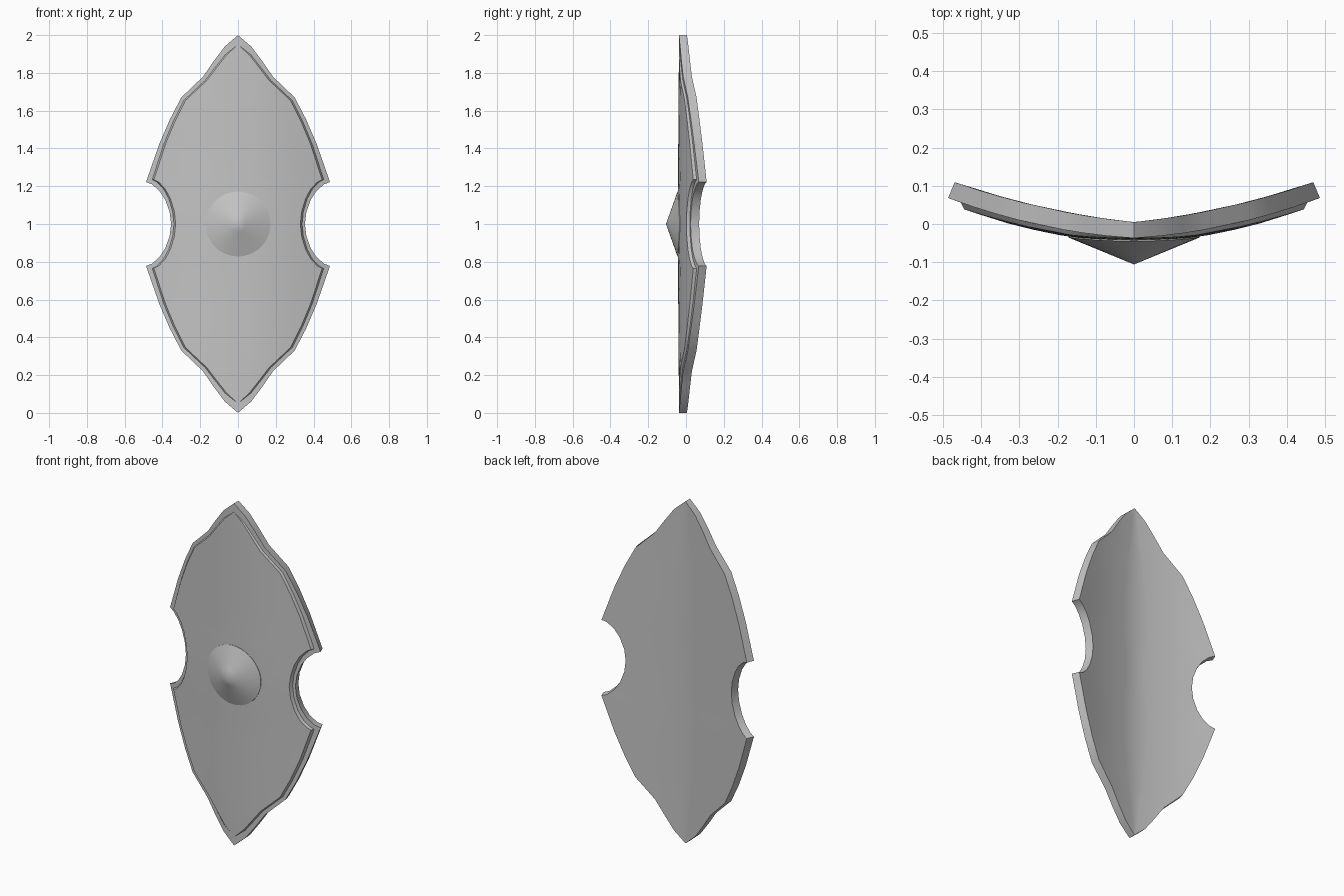
import bpy, bmesh, math

if "Cube" in bpy.data.objects:
    bpy.data.objects.remove(bpy.data.objects["Cube"])

grey = bpy.data.materials.new("plain grey")
grey.use_nodes = True
grey.diffuse_color = (0.55, 0.55, 0.55, 1)
grey.node_tree.nodes["Principled BSDF"].inputs["Base Color"].default_value = grey.diffuse_color


# Curved cross-sections: depth of each skin at a given point
def back_y(x):
    return 0.005 + 0.1 * x + 0.26 * x * x


def rim_y(x):
    return -0.037 + 0.06 * x + 0.32 * x * x


def panel_y(x, z):
    return rim_y(x) - 0.009 * min(1, x / 0.15) - 0.007 * (1 - abs(z))


def finish(obj_name, bm, mirrored, angle):
    """Turn a bmesh into a shaded object, mirrored about its middle if asked."""
    bmesh.ops.remove_doubles(bm, verts=bm.verts, dist=1e-4)
    mesh = bpy.data.meshes.new(obj_name)
    bm.to_mesh(mesh)
    bm.free()
    mesh.materials.append(grey)
    obj = bpy.data.objects.new(obj_name, mesh)
    obj.location.z = 1
    bpy.context.collection.objects.link(obj)
    for other in bpy.context.selected_objects:
        other.select_set(False)
    bpy.context.view_layer.objects.active = obj
    obj.select_set(True)
    if mirrored:
        mod = obj.modifiers.new("mirror", 'MIRROR')
        mod.use_axis = (True, False, True)
        mod.merge_threshold = 0.0005
        bpy.ops.object.modifier_apply(modifier=mod.name)
    bm = bmesh.new()
    bm.from_mesh(mesh)
    bmesh.ops.recalc_face_normals(bm, faces=bm.faces)
    bm.to_mesh(mesh)
    bm.free()
    bpy.ops.object.shade_smooth_by_angle(angle=math.radians(angle))
    return obj


def skin(bm, rows, closed=False):
    """Join rows of points into a sheet of quads."""
    grid = [[bm.verts.new(p) for p in row] for row in rows]
    for a, b in zip(grid, grid[1:]):
        count = len(a)
        for i in range(count if closed else count - 1):
            j = (i + 1) % count
            bm.faces.new((a[i], a[j], b[j], b[i]))


# Shield body: one quarter outline, from the top point to the side notch
outer = [(0, 1.0), (0.07, 0.94), (0.13, 0.86), (0.185, 0.78), (0.30, 0.67),
         (0.36, 0.555), (0.418, 0.42), (0.487, 0.222), (0.455, 0.21),
         (0.416, 0.175), (0.386, 0.13), (0.362, 0.065), (0.354, 0)]
inner = [(0, 0.95), (0.06, 0.895), (0.115, 0.825), (0.165, 0.76), (0.277, 0.655),
         (0.333, 0.545), (0.385, 0.42), (0.445, 0.235), (0.42, 0.222),
         (0.385, 0.185), (0.358, 0.135), (0.337, 0.065), (0.33, 0)]
steps = [0, 0.2, 0.4, 0.6, 0.8, 1]

rows = []
for (xo, zo), (xi, zi) in zip(outer, inner):
    xb = xo * 0.965
    row = [(xb * s, back_y(xb * s), zo) for s in steps]
    row.append((xo, rim_y(xo), zo))
    xr = xi + (0.009 if xi else 0)
    row.append((xr, rim_y(xr), zi))
    row += [(xi * s, panel_y(xi * s, zi), zi) for s in reversed(steps)]
    rows.append(row)
body = bmesh.new()
skin(body, rows)
finish("shield_body", body, True, 32)

# Central boss: a shallow cone whose foot follows the panel
RADIUS, APEX, SIDES = 0.172, -0.106, 40
rings = []
for r, sink in ((0, 0), (0.25, 0), (0.5, 0), (0.75, 0), (1, 0), (1, 0.02)):
    ring = []
    for k in range(SIDES):
        a = 2 * math.pi * k / SIDES
        fx, fz = RADIUS * math.cos(a), RADIUS * math.sin(a)
        foot = panel_y(abs(fx), fz) - 0.002
        ring.append((fx * r, APEX + (foot - APEX) * r + sink, fz * r))
    rings.append(ring)
boss = bmesh.new()
skin(boss, rings, closed=True)
finish("centre_boss", boss, False, 60)
